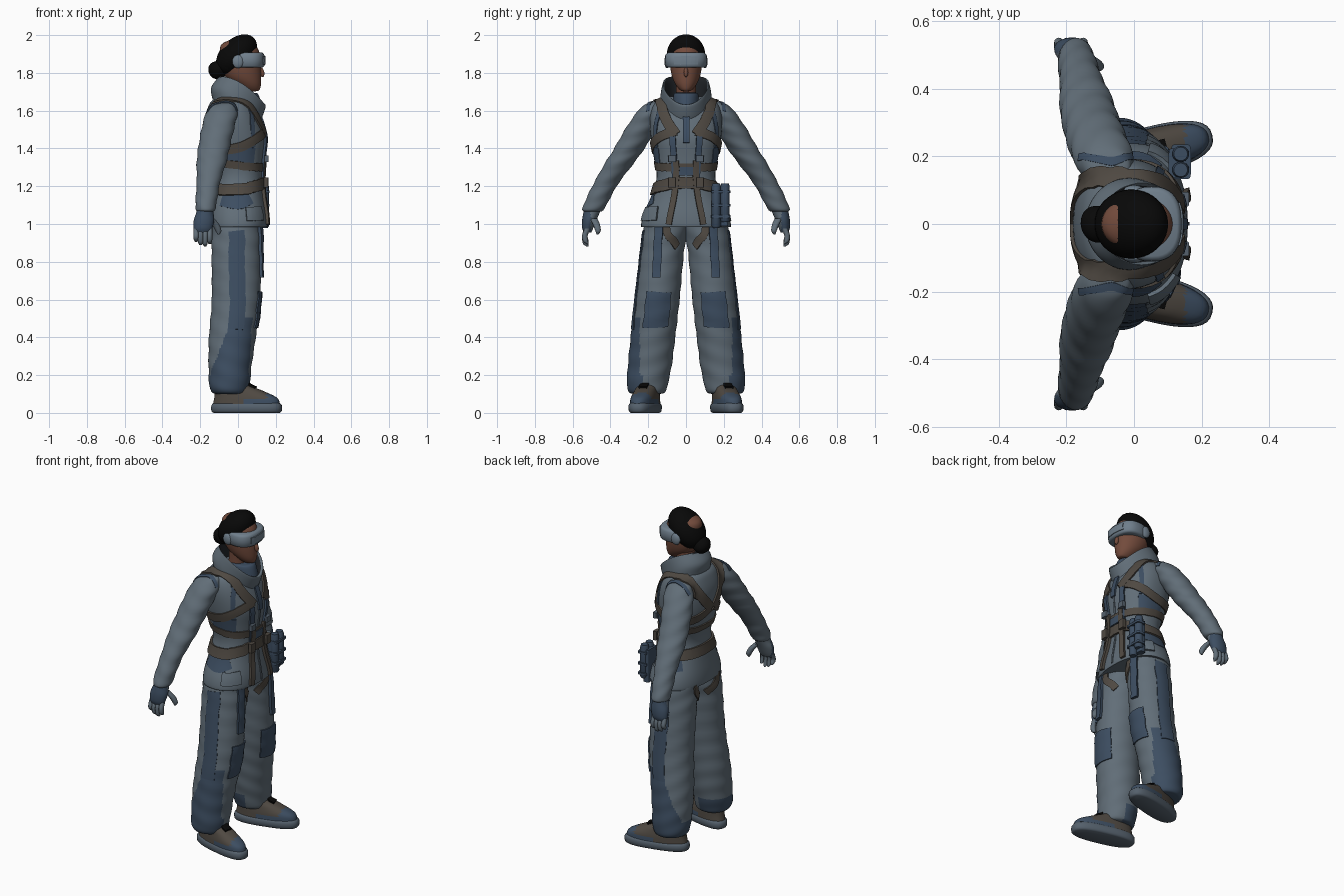
import bpy, bmesh, math
from mathutils import Vector, Matrix
from mathutils.bvhtree import BVHTree

cube = bpy.data.objects.get("Cube")
if cube:
    bpy.data.objects.remove(cube, do_unlink=True)


def material(name, *rgb):
    m = bpy.data.materials.new(name)
    m.use_nodes = True
    m.diffuse_color = (*rgb, 1)
    m.node_tree.nodes["Principled BSDF"].inputs["Base Color"].default_value = (*rgb, 1)
    return m


GREY = material("jacket grey", .12, .155, .187)
LIGHT = material("goggle grey", .16, .21, .26)
BLUE = material("panel blue", .046, .075, .12)
BROWN = material("strap brown", .078, .066, .054)
SKIN = material("skin", .17, .07, .045)
LIPS = material("lips", .12, .04, .03)
HAIR = material("hair black", .0025, .0025, .0025)
DARK = material("lining dark", .015, .018, .022)
SOLE = material("sole grey", .09, .118, .15)

parts = {}
SIDES = (("left", 1), ("right", -1))


def spline(points, steps):
    """Smooth curve through points of any dimension."""
    p = [Vector(q) for q in points]
    p = [p[0] * 2 - p[1]] + p + [p[-1] * 2 - p[-2]]
    out = []
    for a, b, c, d in zip(p, p[1:], p[2:], p[3:]):
        for k in range(steps):
            t = k / steps
            out.append((b * 2 + (c - a) * t + (a * 2 - b * 5 + c * 4 - d) * t ** 2
                        + (b * 3 - a - c * 3 + d) * t ** 3) / 2)
    return out + [p[-2]]


def build(name, verts, faces, mats, rule=None, fix=True):
    mesh = bpy.data.meshes.new(name)
    mesh.from_pydata(verts, [], faces)
    if fix:
        bm = bmesh.new()
        bm.from_mesh(mesh)
        bmesh.ops.recalc_face_normals(bm, faces=bm.faces)
        bm.to_mesh(mesh)
        bm.free()
    for m in mats:
        mesh.materials.append(m)
    if rule:
        for f in mesh.polygons:
            f.material_index = rule(f.center)
    mesh.shade_smooth()
    mesh.set_sharp_from_angle(angle=math.radians(50))
    ob = bpy.data.objects.new(name, mesh)
    bpy.context.collection.objects.link(ob)
    parts[name] = ([v.co.copy() for v in mesh.vertices], [tuple(f.vertices) for f in mesh.polygons])


def loft(name, rings, *mats, side=1, power=2, steps=5, n=36, tilt=0, sag=0, ripple=0,
         freq=60, rule=None, matrix=None):
    """Skin of rounded horizontal rings: x, y, z, x radius, y radius."""
    rows = spline(rings, steps) if steps > 1 else [Vector(r) for r in rings]
    verts, faces = [], []
    for x, y, z, rx, ry in rows:
        for k in range(n):
            a = math.tau * k / n
            c, s = math.cos(a), math.sin(a)
            w = 1 + ripple * math.sin(freq * z + 2.5 * c + 2 * s)
            dx = math.copysign(abs(c) ** (2 / power), c) * max(rx, .001) * w
            dy = math.copysign(abs(s) ** (2 / power), s) * max(ry, .001) * w
            v = Vector((x + dx, (y + dy) * side, z + tilt * dx - sag * dx * dx))
            verts.append(matrix @ v if matrix else v)
    for i in range(len(rows) - 1):
        for k in range(n):
            j = (k + 1) % n
            faces.append((i * n + k, i * n + j, i * n + n + j, i * n + n + k))
    faces += [tuple(range(n)), tuple(range(len(verts) - n, len(verts)))]
    build(name, verts, faces, mats, rule)


def ball(name, centre, radii, mat, tilt=0, ripple=0):
    x, y, z = centre
    rings = []
    for k in range(17):
        a = math.pi * k / 16
        r = math.sin(a)
        rings.append((x, y, z - radii[2] * math.cos(a), radii[0] * r, radii[1] * r))
    loft(name, rings, mat, steps=1, tilt=tilt, ripple=ripple)


def ribbon(name, path, width, mat, base, side=1, thick=.008, steps=6):
    """Band laid on the surface of the base parts along a rough path."""
    allv, allf = [], []
    for b in base:
        vs, fs = parts[b]
        allf += [tuple(i + len(allv) for i in f) for f in fs]
        allv += vs
    tree = BVHTree.FromPolygons(allv, allf)
    mids = [tree.find_nearest(Vector((x, y * side, z)))[:2]
            for x, y, z in spline(path, steps)]
    last = len(mids) - 1
    order = [0] + list(range(last + 1)) + [last]
    cols = (-1, -1, -.5, 0, .5, 1, 1)
    verts, faces = [], []
    for r, i in enumerate(order):
        p, nor = mids[i]
        along = mids[min(i + 1, last)][0] - mids[max(i - 1, 0)][0]
        across = nor.cross(along).normalized()
        for k, c in enumerate(cols):
            q, qn = tree.find_nearest(p + across * c * width / 2 + nor * .02)[:2]
            sunk = r in (0, last + 2) or k in (0, 6)
            verts.append(q + qn * (-.004 if sunk else thick))
    for r in range(len(order) - 1):
        for k in range(6):
            a = r * 7 + k
            faces.append((a, a + 7, a + 8, a + 1))
    build(name, verts, faces, [mat], fix=False)


def box(name, centre, size, mat):
    x, y, z = centre
    a, b, c = (v / 2 for v in size)
    loft(name, [(x, y, z - c, a, b), (x, y, z + c, a, b)], mat, power=8, steps=1)


def leg_panel(side):
    """Blue lower outer panel that sweeps backward into the cuff."""
    def rule(c):
        out = c.y * side
        panel = c.z < .5 and out > .245 and -.03 - (.5 - c.z) * .4 < c.x < .075
        cuff = c.z < .2 and (c.x < -.02 or out > .225)
        return int(panel or cuff)
    return rule


# Jacket body
jacket = ["jacket"]
loft("jacket", [(0, 0, .985, .148, .225), (0, 0, .99, .158, .238), (0, 0, 1.05, .155, .225),
                (0, 0, 1.15, .138, .18), (.005, 0, 1.25, .128, .155), (-.005, 0, 1.35, .145, .167),
                (-.014, 0, 1.45, .163, .185), (-.027, 0, 1.55, .151, .192),
                (-.033, 0, 1.62, .125, .178), (-.035, 0, 1.655, .1, .145), (-.03, 0, 1.675, .06, .09)],
     GREY, power=2.3, n=48)

# Standing collar with dark lining, inner neck warmer
loft("collar", [(-.02, 0, 1.62, .115, .135), (-.01, 0, 1.68, .133, .135), (.02, 0, 1.735, .126, .124),
                (.02, 0, 1.74, .119, .118), (.01, 0, 1.71, .107, .106), (-.01, 0, 1.63, .09, .1)],
     GREY, DARK, tilt=-.62, sag=2.4, n=48,
     rule=lambda c: int(math.hypot((c.x - .012) / .118, c.y / .114) < 1 and c.z > 1.6))
loft("neck_warmer", [(.03, 0, 1.52, .09, .075), (.03, 0, 1.6, .1, .07), (.03, 0, 1.685, .078, .065),
                     (.02, 0, 1.695, .06, .05)], BLUE)

# Head, hair and goggles
loft("neck", [(0, 0, 1.58, .055, .055), (.0, 0, 1.7, .052, .052), (.01, 0, 1.8, .06, .055)], SKIN)
loft("face", [(.075, 0, 1.702, .015, .012), (.07, 0, 1.708, .042, .03), (.055, 0, 1.735, .066, .053),
              (.03, 0, 1.775, .093, .072), (.015, 0, 1.83, .106, .083), (.01, 0, 1.9, .106, .084),
              (0, 0, 1.95, .088, .07), (0, 0, 1.98, .03, .03)], SKIN)
ball("nose", (.126, 0, 1.803), (.014, .012, .024), SKIN, tilt=-.5)
ball("mouth", (.114, 0, 1.758), (.008, .022, .006), LIPS)
ball("hair_cap", (-.008, 0, 1.895), (.109, .102, .1), HAIR, tilt=.4)
ball("hair_nape", (-.045, 0, 1.85), (.07, .083, .065), HAIR)
ball("hair_bun", (-.108, 0, 1.815), (.05, .055, .048), HAIR, ripple=.03)
loft("goggles", [(.052, 0, 1.828, .075, .092), (.052, 0, 1.838, .088, .108), (.052, 0, 1.893, .088, .11),
                 (.052, 0, 1.907, .076, .095)], LIGHT, power=2.5, steps=2)
ribbon("goggle_lens", [(.2, -.085, 1.867), (.25, 0, 1.872), (.2, .085, 1.867)], .045, LIGHT,
       ["goggles"], thick=.005)

for label, s in SIDES:
    ball(label + "_goggle_pod", (.0, s * .1, 1.86), (.03, .015, .035), LIGHT)

    # Sleeve and glove
    sleeve = label + "_sleeve"
    loft(sleeve,
         [(-.065, .14, 1.65, .03, .03), (-.075, .165, 1.63, .066, .058), (-.088, .195, 1.58, .084, .074),
          (-.108, .24, 1.5, .086, .083), (-.128, .3, 1.4, .083, .08), (-.14, .347, 1.33, .079, .077),
          (-.157, .42, 1.22, .062, .066), (-.167, .468, 1.13, .057, .062),
          (-.172, .49, 1.08, .052, .058), (-.172, .495, 1.065, .04, .045)],
         GREY, side=s, ripple=.028, freq=75, steps=6)
    ribbon(label + "_shoulder_seam", [(0, .2, 1.6), (-.07, .2, 1.7), (-.17, .2, 1.6)], .025, BLUE,
           [sleeve], s, .004)
    loft(label + "_glove",
         [(-.172, .49, 1.09, .045, .046), (-.175, .5, 1.06, .046, .043), (-.18, .512, 1.02, .054, .038),
          (-.185, .52, .98, .05, .03), (-.187, .522, .955, .042, .02)],
         BLUE, GREY, side=s, rule=lambda c, s=s: int(c.y * s < .505))
    for k, drop in enumerate((.895, .882, .888, .905)):
        x = -.15 - k * .024
        loft(f"{label}_finger_{k + 1}",
             [(x, .522, .975, .014, .016), (x, .535, .94, .014, .015), (x, .532, drop + .015, .013, .014),
              (x, .522, drop, .006, .007)], GREY, side=s, n=12)
    loft(label + "_thumb",
         [(-.145, .49, 1.03, .018, .02), (-.12, .475, 1.0, .019, .019), (-.104, .466, .965, .016, .015),
          (-.103, .468, .945, .005, .005)], GREY, side=s, n=14)

    # Trouser leg with its panels
    leg = label + "_trouser_leg"
    loft(leg, [(-.008, .105, 1.05, .128, .112), (-.01, .112, .95, .13, .117), (-.01, .126, .85, .13, .115),
               (-.01, .152, .6, .129, .118), (-.03, .175, .4, .124, .118), (-.042, .192, .25, .114, .116),
               (-.045, .205, .15, .107, .108), (-.045, .205, .11, .095, .096), (-.045, .205, .1, .07, .07)],
         GREY, BLUE, side=s, ripple=.014, n=80, steps=9, rule=leg_panel(s))
    ribbon(label + "_side_stripe", [(0, .4, 1.0), (0, .4, .75), (.005, .4, .46)], .1, BLUE, [leg],
           s, .004)
    ribbon(label + "_knee_patch", [(.2, .14, .645), (.2, .147, .54), (.2, .155, .44)], .18, BLUE, [leg], s)
    ribbon(label + "_thigh_strap", [(.19, .165, 1.0), (.19, .165, .85), (.19, .165, .72)], .048, BLUE,
           [leg], s, .016)
    for way, place in ((1, "front"), (-1, "back")):
        ribbon(f"{label}_{place}_leg_loop", [(.15 * way, .105, 1.0), (.15 * way, .09, .94),
                                             (.13 * way, .015, .88)], .045, BROWN, [leg], s)

    # Boot turned outward
    boot = label + "_boot_upper"
    turn = Matrix.Translation((-.1, s * .18, 0)) @ Matrix.Rotation(s * math.radians(14), 4, "Z") \
        @ Matrix.Translation((.1, 0, 0))
    loft(label + "_boot_sole", [(.05, 0, 0, .178, .057), (.05, 0, .01, .19, .068), (.05, 0, .04, .19, .07),
                                (.05, 0, .052, .178, .06)], SOLE, power=2.6, steps=2, matrix=turn)
    loft(boot,
         [(.05, 0, .045, .182, .065), (.045, 0, .08, .17, .063), (.01, 0, .115, .132, .058),
          (-.03, 0, .15, .09, .055), (-.045, 0, .2, .07, .055)],
         BROWN, BLUE, power=2.4, matrix=turn,
         rule=lambda c: int(c.x > .15 or c.x > .03 and c.z < .075))
    ribbon(label + "_boot_laces", [(.03, .215, .2), (.06, .22, .18), (.1, .23, .15)], .05, HAIR,
           [boot], s, .01)

    # Jacket panels
    ribbon(label + "_rib_panel", [(-.07, .2, 1.355), (0, .25, 1.35), (.1, .16, 1.35)], .1, BLUE,
           jacket, s, .003)
    ribbon(label + "_waist_panel", [(-.12, .2, 1.155), (0, .25, 1.145), (.08, .2, 1.16)], .09, BLUE,
           jacket, s, .003)
    ribbon(label + "_armhole_trim", [(.1, .16, 1.63), (.1, .19, 1.5), (.1, .19, 1.4)], .03, BLUE,
           jacket, s, .005)
    ribbon(label + "_hip_pocket", [(.05, .25, 1.06), (.1, .22, 1.06), (.14, .16, 1.06)], .08, GREY,
           jacket, s, .012)

    # Harness straps
    ribbon(label + "_shoulder_strap",
           [(.17, .06, 1.48), (.13, .12, 1.57), (.05, .155, 1.68), (-.07, .155, 1.71), (-.17, .11, 1.57),
            (-.22, .015, 1.44)], .06, BROWN, ["jacket", sleeve], s, .01)
    ribbon(label + "_rib_strap",
           [(-.22, .015, 1.45), (-.14, .13, 1.4), (0, .2, 1.4), (.12, .15, 1.46), (.17, .055, 1.5)],
           .052, BROWN, jacket, s, .009)
    ribbon(label + "_chest_strap", [(.2, .085, 1.47), (.2, .08, 1.35), (.2, .07, 1.2)], .035, BLUE,
           jacket, s, .012)
    ribbon(label + "_hip_strap", [(.2, .065, 1.33), (.2, .07, 1.2), (.2, .1, .995)], .032, BROWN,
           jacket, s, .016)
    box(label + "_buckle", (.15, s * .073, 1.345), (.025, .042, .035), SOLE)
    box(label + "_belt_clip", (.148, s * .075, 1.22), (.025, .04, .055), BROWN)

# Belts around the waist
ring = [(math.cos(math.tau * k / 12) * .3, math.sin(math.tau * k / 12) * .3) for k in range(13)]
ribbon("waist_belt", [(x, y, 1.222) for x, y in ring], .06, BROWN, jacket, thick=.013)
ribbon("upper_belt", [(x, y, 1.287) for x, y in ring], .042, BROWN, jacket, thick=.007)

# Front closure
ribbon("front_zip", [(.2, 0, 1.6), (.2, 0, 1.52), (.2, 0, 1.43)], .035, BLUE, jacket, thick=.01)
ribbon("front_seam", [(.2, 0, 1.43), (.2, 0, 1.2), (.2, 0, 1.0)], .012, GREY, jacket, thick=.005)
ribbon("belly_band", [(.2, -.055, 1.275), (.2, 0, 1.275), (.2, .055, 1.275)], .045, BLUE, jacket,
       thick=.012)

# Hip pouch with twin canisters
for k, y in enumerate((.16, .207)):
    loft(f"canister_{k + 1}", [(.14, y, .98 + k * .03, .018, .018), (.14, y, .99 + k * .03, .025, .024),
                               (.138, y, 1.2, .025, .024), (.138, y, 1.215, .02, .02)], BLUE, n=20, steps=1)
for k, z in enumerate((1.04, 1.1, 1.17)):
    box(f"canister_band_{k + 1}", (.139, .184, z), (.058, .102, .014), BLUE)
box("pouch_back", (.12, .18, 1.09), (.035, .085, .2), BLUE)
